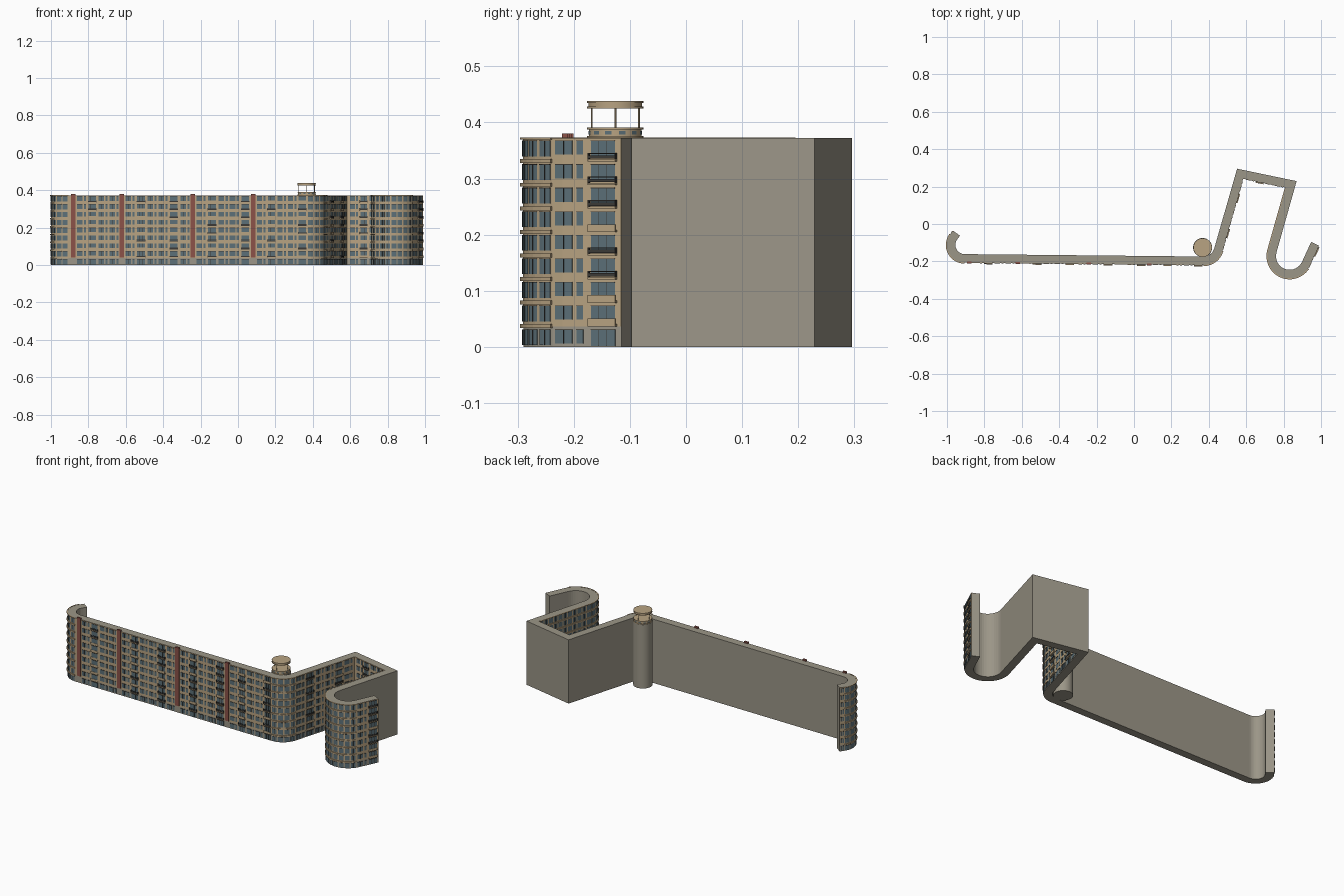
import bpy, bmesh, math, random
from mathutils import Vector

random.seed(4)
cube = bpy.data.objects.get("Cube")
if cube:
    bpy.data.objects.remove(cube)

HEIGHT, BASE, FLOOR, DEPTH = 0.372, 0.0365, 0.042, 0.045


def material(name, rgb):
    m = bpy.data.materials.new(name)
    m.use_nodes = True
    m.diffuse_color = (*rgb, 1)
    m.node_tree.nodes["Principled BSDF"].inputs["Base Color"].default_value = (*rgb, 1)
    return m


concrete = material("grey concrete", (0.33, 0.305, 0.245))
tan = material("tan plaster", (0.48, 0.366, 0.223))
glass = material("blue grey glass", (0.107, 0.162, 0.188))
red = material("red brick", (0.26, 0.085, 0.065))
dark = material("dark metal", (0.045, 0.042, 0.038))


def finish(name, bm, *mats):
    bmesh.ops.recalc_face_normals(bm, faces=bm.faces)
    mesh = bpy.data.meshes.new(name)
    bm.to_mesh(mesh)
    bm.free()
    for m in mats:
        mesh.materials.append(m)
    ob = bpy.data.objects.new(name, mesh)
    bpy.context.collection.objects.link(ob)
    return ob


# Facade line in plan, as straight runs and arcs
def arc(cx, cy, r, a0, a1):
    n = round((a1 - a0) / 10)
    angles = [math.radians(a0 + (a1 - a0) * i / n) for i in range(n + 1)]
    return [Vector((cx + r * math.cos(a), cy + r * math.sin(a))) for a in angles]


left_hook = arc(-0.906, -0.112, 0.094, 144, 269.4)
corner = arc(0.372, -0.115, 0.104, 269.4, 344.3)
right_hook = arc(0.832, -0.172, 0.118, 163.8, 336)
path = ([Vector((-0.967, -0.036))] + left_hook + corner
        + [Vector((0.583, 0.243)), Vector((0.813, 0.195))]
        + right_hook + [Vector((0.988, -0.115))])

dist = [0.0]
for p, q in zip(path, path[1:]):
    dist.append(dist[-1] + (q - p).length)


def side(i):
    d = (path[i + 1] - path[i]).normalized()
    return Vector((d.y, -d.x))


def miter(i):
    a, b = side(max(i - 1, 0)), side(min(i, len(path) - 2))
    return (a + b) / (1 + a.dot(b))


def station(s):
    """Point and outward direction at distance s along the facade."""
    for i, d in enumerate(dist):
        if abs(s - d) < 1e-6:
            return path[i], miter(i)
    i = max(k for k in range(len(path) - 1) if dist[k] < s)
    return path[i].lerp(path[i + 1], (s - dist[i]) / (dist[i + 1] - dist[i])), side(i)


def strip(bm, s0, s1, out0, out1, z0, z1):
    """Solid bar following the facade between two distances."""
    stops = [s0] + [d for d in dist if s0 + 1e-5 < d < s1 - 1e-5] + [s1]
    rings = []
    for s in stops:
        p, n = station(s)
        a, b = p + n * out0, p + n * out1
        rings.append([bm.verts.new((v.x, v.y, z)) for v, z in
                      ((a, z0), (b, z0), (b, z1), (a, z1))])
    for r, t in zip(rings, rings[1:]):
        for k in range(4):
            bm.faces.new((r[k], r[k - 1], t[k - 1], t[k]))
    bm.faces.new(rings[0])
    bm.faces.new(rings[-1][::-1])


# Main curved slab and its plastered upper face
bm = bmesh.new()
strip(bm, 0, dist[-1], -DEPTH, 0, 0, HEIGHT)
finish("building_wall", bm, concrete)
bm = bmesh.new()
strip(bm, 0, dist[-1], -0.001, 0.001, BASE, HEIGHT)
finish("plaster_facade", bm, tan)

parts = {k: bmesh.new() for k in
         ("windows", "window_frames", "balcony_slabs", "balcony_rails", "floor_ledges", "stair_strips")}


def window(s0, s1, z0, z1, mullions=1):
    strip(parts["windows"], s0, s1, 0, 0.002, z0, z1)
    w = 0.0012
    for k in range(mullions):
        s = s0 + (s1 - s0) * (k + 1) / (mullions + 1)
        strip(parts["window_frames"], s - w / 2, s + w / 2, 0, 0.003, z0, z1)
    strip(parts["window_frames"], s0, s1, 0, 0.003, z1, z1 + w)


def levels():
    yield 0, 0.006, 0.030
    for f in range(8):
        z = BASE + f * FLOOR
        yield f + 1, z + 0.012, z + 0.036


def balcony(s0, s1, z, solid):
    slab, rail = parts["balcony_slabs"], parts["balcony_rails"]
    strip(slab, s0, s1, 0, 0.008, z - 0.002, z + 0.002)
    if solid:
        strip(slab, s0, s1, 0.0065, 0.008, z, z + 0.012)
        return
    strip(rail, s0, s1, 0.007, 0.008, z + 0.011, z + 0.013)
    strip(rail, s0, s1, 0.007, 0.008, z + 0.003, z + 0.009)
    for s in (s0, s1 - 0.001):
        strip(rail, s, s + 0.001, 0, 0.008, z, z + 0.013)


def straight_run(s0, s1, first=0):
    n = max(1, round((s1 - s0) / 0.06))
    w = (s1 - s0) / n
    for i in range(n):
        a = s0 + i * w
        for f, z0, z1 in levels():
            if (i + first) % 3 == 1:
                window(a + 0.15 * w, a + 0.85 * w, z0 - 0.004, z1, 2)
                if f:
                    balcony(a + 0.1 * w, a + 0.9 * w, z0 - 0.01, random.random() < 0.45)
            else:
                window(a + 0.1 * w, a + 0.6 * w, z0, z1)
                window(a + 0.73 * w, a + 0.92 * w, z0, z1, 0)


def curved_run(s0, s1):
    n = round((s1 - s0) / 0.032)
    w = (s1 - s0) / n
    for i in range(n):
        for f, z0, z1 in levels():
            window(s0 + (i + 0.12) * w, s0 + (i + 0.88) * w, z0 - 0.003, z1)
    for f in range(9):
        z = BASE + f * FLOOR
        strip(parts["floor_ledges"], s0, s1, 0, 0.006, z - 0.003, z + 0.004 if f < 8 else HEIGHT + 0.001)


# Distances where runs change from straight to curved
i1 = len(left_hook)
i2 = i1 + len(corner)
i3 = i2 + 2
i4 = i3 + len(right_hook) - 1
straight_run(0.002, dist[1])
curved_run(dist[1], dist[i1])
curved_run(dist[i1 + 1], dist[i2])
curved_run(dist[i3], dist[i4])

# Long front, divided by the red stair strips
start = dist[i1] + 0.005
for x in (-0.88, -0.62, -0.24, 0.083):
    s = dist[i1] + x + 0.906
    strip(parts["stair_strips"], s - 0.012, s + 0.012, -0.006, 0.005, 0.04, 0.38)
    if s - start > 0.04:
        straight_run(start, s - 0.014)
    start = s + 0.014
straight_run(start, dist[i1 + 1])

# Courtyard walls and the right end
straight_run(dist[i2], dist[i2 + 1] - 0.012)
straight_run(dist[i2 + 1] + 0.012, dist[i2 + 2] - 0.012)
straight_run(dist[i2 + 2] + 0.012, dist[i3])
straight_run(dist[i4], dist[-1] - 0.002)

colours = {"windows": glass, "window_frames": dark, "balcony_slabs": tan,
           "balcony_rails": dark, "floor_ledges": tan, "stair_strips": red}
for name, part in parts.items():
    finish(name, part, colours[name])

# Round tower behind the corner, with an open lookout on top
TX, TY = 0.367, -0.126


def drum(name, r, z0, z1, mat, x=TX, y=TY, sides=32):
    bm = bmesh.new()
    bmesh.ops.create_cone(bm, cap_ends=True, segments=sides, radius1=r, radius2=r, depth=z1 - z0)
    bmesh.ops.translate(bm, verts=bm.verts, vec=(x, y, (z0 + z1) / 2))
    ob = finish(name, bm, mat)
    for f in ob.data.polygons:
        f.use_smooth = abs(f.normal.z) < 0.5
    ob.data.set_sharp_from_angle(angle=math.radians(40))


drum("tower_shaft", 0.051, 0, HEIGHT, concrete)
drum("lookout_base", 0.047, HEIGHT, 0.389, tan)
drum("lookout_lower_rim", 0.050, HEIGHT, 0.376, tan)
drum("lookout_floor_rim", 0.050, 0.387, 0.391, tan)
drum("lookout_roof", 0.048, 0.426, 0.437, tan)
drum("lookout_roof_lower_rim", 0.050, 0.425, 0.428, tan)
drum("lookout_roof_upper_rim", 0.050, 0.435, 0.438, tan)
for k in range(4):
    a = k * math.pi / 2
    drum("lookout_post", 0.0017, 0.39, 0.426, tan, TX + 0.042 * math.cos(a), TY + 0.042 * math.sin(a), 8)

# Small slot windows around the lookout base
bm = bmesh.new()
for k in range(12):
    a = (k + 0.5) * math.pi / 6
    u, t = Vector((math.cos(a), math.sin(a), 0)), Vector((-math.sin(a), math.cos(a), 0))
    c = Vector((TX, TY, 0.3815)) + u * 0.0475
    bm.faces.new([bm.verts.new(c + t * i + Vector((0, 0, j))) for i, j in
                  ((-0.006, -0.003), (0.006, -0.003), (0.006, 0.003), (-0.006, 0.003))])
finish("lookout_slots", bm, glass)
